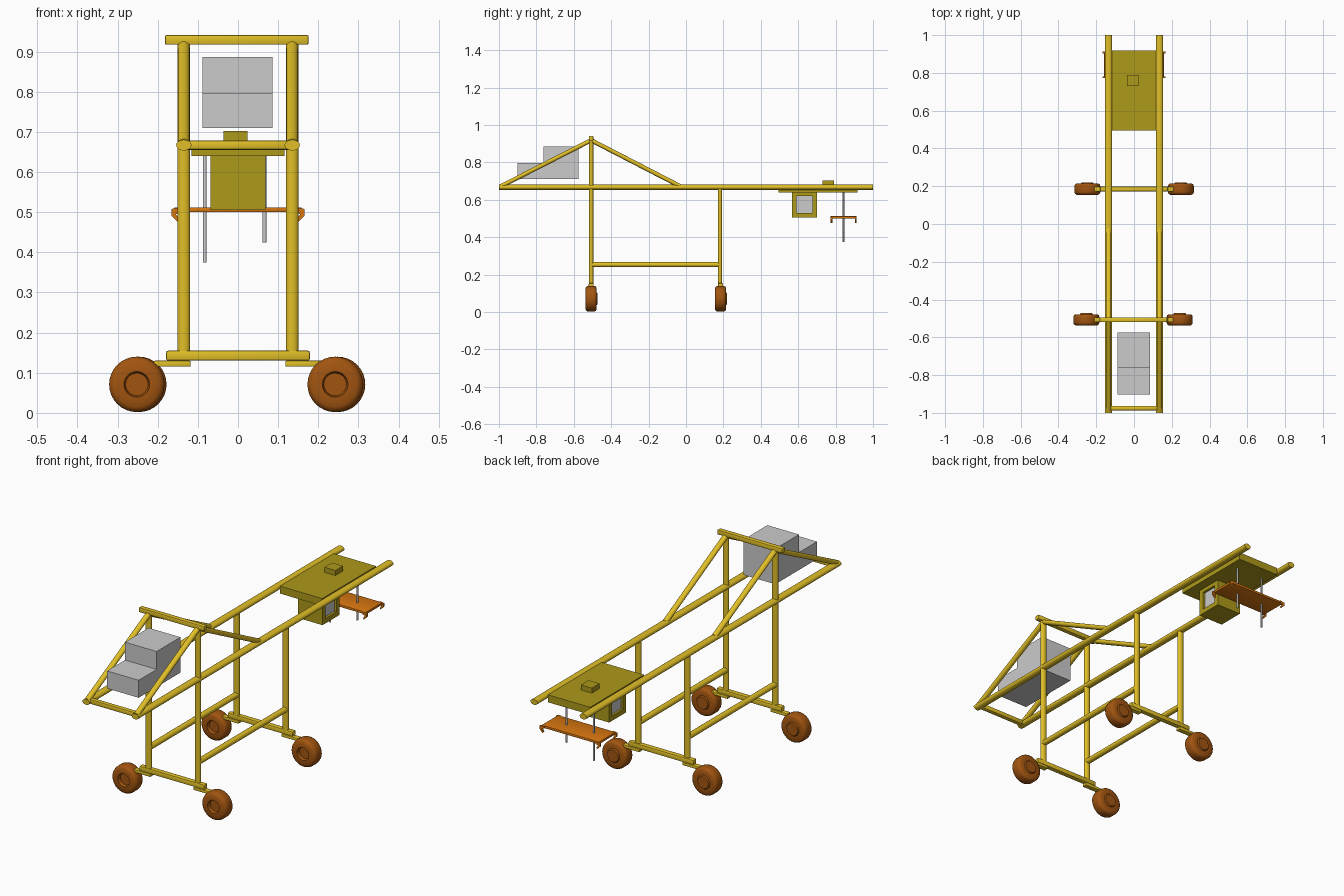
import bpy, bmesh, math
from mathutils import Matrix, Vector

if "Cube" in bpy.data.objects:
    bpy.data.objects.remove(bpy.data.objects["Cube"])


def material(name, rgb):
    m = bpy.data.materials.new(name)
    m.diffuse_color = (*rgb, 1)
    m.use_nodes = True
    m.node_tree.nodes["Principled BSDF"].inputs["Base Color"].default_value = m.diffuse_color
    return m


YELLOW = material("yellow_paint", (0.75, 0.52, 0.02))
OLIVE = material("olive_panel", (0.42, 0.32, 0.01))
BROWN = material("wheel_brown", (0.36, 0.09, 0.005))
ORANGE = material("orange_tray", (0.68, 0.18, 0.005))


def finish(bm, name, mat=None):
    bmesh.ops.recalc_face_normals(bm, faces=bm.faces[:])
    me = bpy.data.meshes.new(name)
    bm.to_mesh(me)
    bm.free()
    ob = bpy.data.objects.new(name, me)
    bpy.context.collection.objects.link(ob)
    if mat:
        me.materials.append(mat)
    return ob


def box(name, lo, hi, mat=None, bevel=0):
    lo, hi = Vector(lo), Vector(hi)
    bm = bmesh.new()
    bmesh.ops.create_cube(bm, size=1, matrix=Matrix.Translation((lo + hi) / 2)
                          @ Matrix.Diagonal((*(hi - lo), 1)))
    if bevel:
        bmesh.ops.bevel(bm, geom=bm.edges[:], offset=bevel, segments=2, profile=0.5, affect='EDGES')
    return finish(bm, name, mat)


def tube(name, x, a, b, rx, rt, mat=YELLOW):
    """Oval tube in a plane of constant x, from (y, z) a to (y, z) b."""
    dy, dz = b[0] - a[0], b[1] - a[1]
    mid = Vector((x, (a[0] + b[0]) / 2, (a[1] + b[1]) / 2))
    bm = bmesh.new()
    bmesh.ops.create_cone(bm, cap_ends=True, segments=24, radius1=1, radius2=1, depth=1,
                          matrix=Matrix.Translation(mid)
                          @ Matrix.Rotation(math.atan2(-dy, dz), 4, 'X')
                          @ Matrix.Diagonal((rx, rt, math.hypot(dy, dz), 1)))
    return finish(bm, name, mat)


def extrude_profile(name, pts, lo, hi, axis, mat=None):
    """Extrude a 2D profile along x (points are y, z) or along y (points are x, z)."""
    bm = bmesh.new()
    place = (lambda p, t: (t, *p)) if axis == 'x' else (lambda p, t: (p[0], t, p[1]))
    face = bm.faces.new([bm.verts.new(place(p, lo)) for p in pts])
    out = bmesh.ops.extrude_face_region(bm, geom=[face])
    step = Vector((hi - lo, 0, 0) if axis == 'x' else (0, hi - lo, 0))
    bmesh.ops.translate(bm, vec=step, verts=[v for v in out['geom'] if isinstance(v, bmesh.types.BMVert)])
    return finish(bm, name, mat)


FRONT, REAR = -0.507, 0.182

# Side frames: rails, posts, lower beams and roof braces
for side, s in (("left", -1), ("right", 1)):
    x = 0.135 * s
    tube(f"{side}_rail", x, (-1, 0.667), (1, 0.667), 0.019, 0.0135)
    tube(f"{side}_front_post", x, (FRONT, 0.145), (FRONT, 0.925), 0.0155, 0.0115)
    tube(f"{side}_rear_post", x, (REAR, 0.145), (REAR, 0.667), 0.0155, 0.0115)
    tube(f"{side}_lower_beam", x, (FRONT, 0.253), (REAR, 0.253), 0.015, 0.0135)
    tube(f"{side}_front_brace", x, (-0.99, 0.672), (FRONT, 0.918), 0.014, 0.0115)
    tube(f"{side}_rear_brace", x, (-0.03, 0.672), (FRONT, 0.918), 0.014, 0.0115)

# Cross bars
box("top_crossbar", (-0.182, FRONT - 0.012, 0.917), (0.176, FRONT + 0.012, 0.941), YELLOW, 0.004)
box("nose_crossbar", (-0.14, -0.987, 0.655), (0.14, -0.963, 0.679), YELLOW, 0.006)

# Wheel profile (y offset, radius): recessed hub in front, raised boss behind
WHEEL = [(-0.016, 0), (-0.016, 0.028), (-0.031, 0.032), (-0.031, 0.056), (-0.024, 0.066), (-0.015, 0.069),
         (0.015, 0.069), (0.024, 0.066), (0.029, 0.058), (0.029, 0.034), (0.035, 0.03), (0.035, 0)]


def wheel(name, x, y):
    bm = bmesh.new()
    vs = [bm.verts.new((x, y + a, 0.071 + r)) for a, r in WHEEL]
    es = [bm.edges.new(p) for p in zip(vs, vs[1:])]
    bmesh.ops.spin(bm, geom=vs + es, cent=(x, y, 0.071), axis=(0, 1, 0),
                   angle=math.tau, steps=32, use_merge=True)
    bmesh.ops.remove_doubles(bm, verts=bm.verts[:], dist=1e-5)
    return finish(bm, name, BROWN)


# Axles and wheels
for end, y, xs in (("front", FRONT, (-0.252, 0.242)), ("rear", REAR + 0.003, (-0.247, 0.248))):
    box(f"{end}_axle_beam", (-0.179, y - 0.013, 0.13), (0.179, y + 0.013, 0.155), YELLOW, 0.005)
    for side, s, wx in (("left", -1, xs[0]), ("right", 1, xs[1])):
        a, b = sorted((0.118 * s, 0.21 * s))
        box(f"{end}_{side}_axle_stub", (a, y - 0.013, 0.115), (b, y + 0.013, 0.13), YELLOW, 0.003)
        wheel(f"{end}_{side}_wheel", wx, y)

# Stepped counterweight
extrude_profile("counterweight", [(-0.902, 0.71), (-0.575, 0.71), (-0.575, 0.886), (-0.761, 0.886),
                                  (-0.761, 0.797), (-0.902, 0.797)], -0.088, 0.086, 'x')

# Rear deck with small box
box("rear_deck", (-0.116, 0.495, 0.64), (0.116, 0.918, 0.677), OLIVE)
box("deck_box", (-0.036, 0.73, 0.67), (0.024, 0.79, 0.702), OLIVE)

# Hanging housing: open square frame with grey core visible on both sides
Y0, Y1, Z0, Z1, T = 0.566, 0.7, 0.505, 0.645, 0.024
box("housing_front_wall", (-0.068, Y0, Z0), (0.068, Y0 + T, Z1), OLIVE)
box("housing_rear_wall", (-0.068, Y1 - T, Z0), (0.068, Y1, Z1), OLIVE)
box("housing_floor", (-0.068, Y0 + T, Z0), (0.068, Y1 - T, Z0 + T), OLIVE)
box("housing_ceiling", (-0.068, Y0 + T, Z1 - T), (0.068, Y1 - T, Z1), OLIVE)
box("housing_core", (-0.056, Y0 + T, Z0 + T), (0.056, Y1 - T, Z1 - T))

# Tray with corner hooks, hung on two rods
box("tray", (-0.158, 0.778, 0.5), (0.158, 0.908, 0.512), ORANGE, 0.002)
for s, side in ((-1, "left"), (1, "right")):
    hook = [(0.142 * s, 0.512), (0.166 * s, 0.508), (0.166 * s, 0.492),
            (0.15 * s, 0.476), (0.146 * s, 0.482), (0.155 * s, 0.495), (0.142 * s, 0.5)]
    for y, end in ((0.773, "front"), (0.903, "rear")):
        extrude_profile(f"tray_{end}_{side}_hook", hook, y, y + 0.009, 'y', ORANGE)
tube("left_rod", -0.083, (0.842, 0.375), (0.842, 0.65), 0.0045, 0.0045, None)
tube("right_rod", 0.066, (0.842, 0.425), (0.842, 0.65), 0.0045, 0.0045, None)

# Smooth rounded parts, keep edges sharp
for ob in bpy.context.collection.objects:
    ob.select_set(True)
    bpy.context.view_layer.objects.active = ob
bpy.ops.object.shade_smooth_by_angle(angle=math.radians(40))
